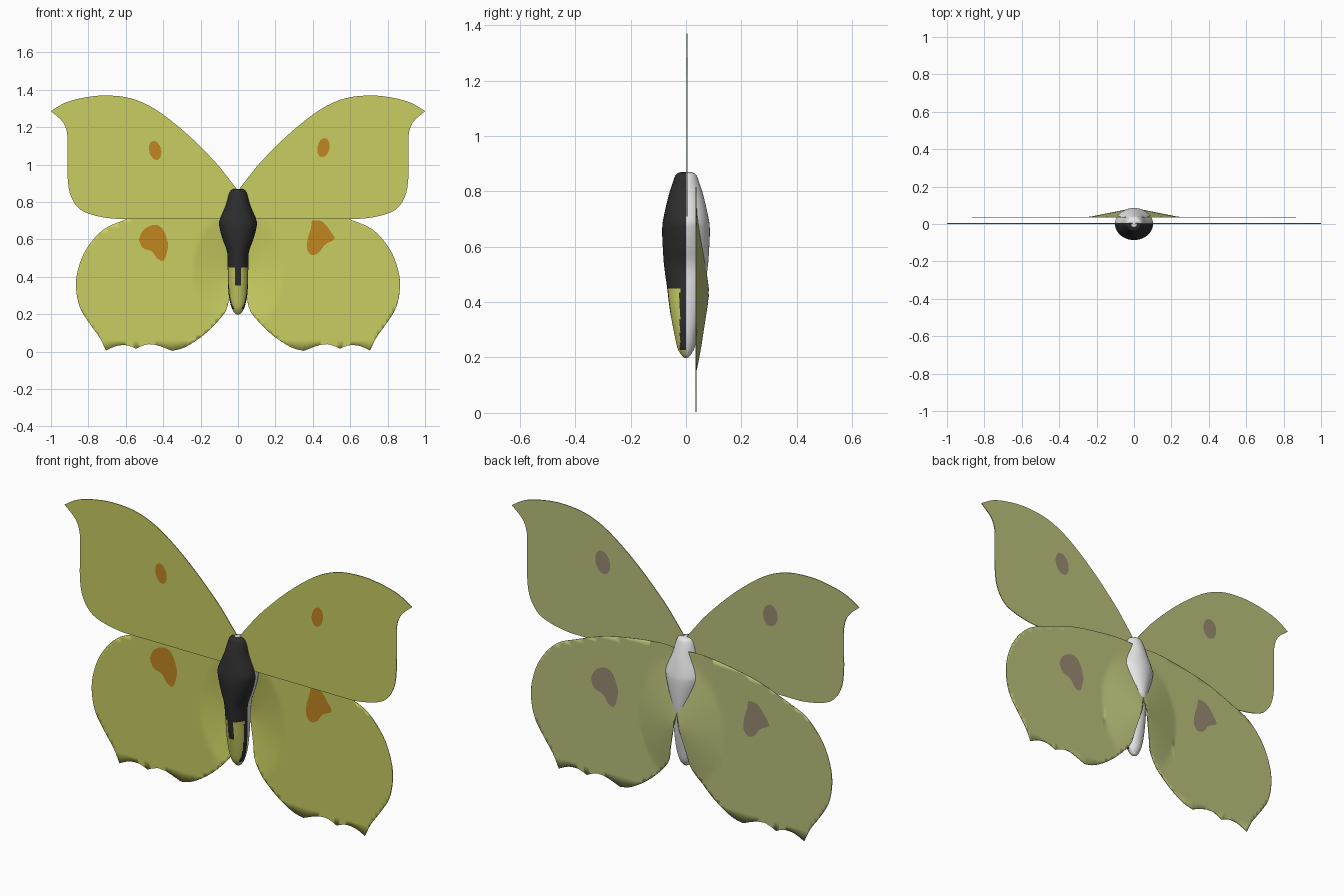
import bpy, bmesh, math
from mathutils import Vector

if "Cube" in bpy.data.objects:
    bpy.data.objects.remove(bpy.data.objects["Cube"])


def material(name, rgb):
    m = bpy.data.materials.new(name)
    lin = [((c / 255 + 0.055) / 1.055) ** 2.4 for c in rgb]
    m.diffuse_color = (*lin, 1)
    m.use_nodes = True
    m.node_tree.nodes["Principled BSDF"].inputs["Base Color"].default_value = m.diffuse_color
    return m


WING_FRONT = material("yellow_green", (200, 205, 97))
WING_BACK = material("pale_olive", (187, 193, 123))
SPOT_FRONT = material("orange_brown", (192, 134, 33))
SPOT_BACK = material("grey_brown", (151, 138, 114))
BLACK = material("charcoal", (45, 45, 45))
WHITE = material("off_white", (231, 231, 231))


def smooth_path(pts, steps=4):
    """Catmull-Rom curve through the points, endpoints kept."""
    p = [Vector(q) for q in pts]
    p = [p[0]] + p + [p[-1]]
    out = []
    for i in range(1, len(p) - 2):
        a, b, c, d = p[i - 1:i + 3]
        for k in range(steps):
            t = k / steps
            out.append(0.5 * (2 * b + (c - a) * t + (2 * a - 5 * b + 4 * c - d) * t * t
                              + (3 * b - a - 3 * c + d) * t ** 3))
    return out + [p[-2]]


def outline(*runs):
    """Join smooth runs that meet in sharp corners into one closed outline."""
    pts = []
    for r in runs:
        pts += smooth_path(r)[:-1]
    return pts


def finish(bm, name, mats):
    me = bpy.data.meshes.new(name)
    bm.to_mesh(me)
    bm.free()
    for m in mats:
        me.materials.append(m)
    ob = bpy.data.objects.new(name, me)
    bpy.context.collection.objects.link(ob)
    return ob


def sheet(name, pts, y, mats, facing=-1, bulge=None):
    """Flat sheet in the xz plane, optionally gridded and bent backwards."""
    bm = bmesh.new()
    bm.faces.new([bm.verts.new((p[0], y, p[1])) for p in pts])
    bmesh.ops.triangulate(bm, faces=bm.faces[:])
    if bulge:
        for axis, cuts in (((1, 0, 0), [s * i * 0.025 for i in range(1, 12) for s in (-1, 1)]),
                           ((0, 0, 1), [i * 0.03 for i in range(2, 28)])):
            for c in cuts:
                bmesh.ops.bisect_plane(bm, geom=bm.verts[:] + bm.edges[:] + bm.faces[:],
                                       plane_co=Vector(axis) * c, plane_no=axis)
        for v in bm.verts:
            v.co.y += bulge(v.co.x, v.co.z)
    bm.normal_update()
    for f in bm.faces:
        if f.normal.y * facing < 0:
            f.normal_flip()
        f.smooth = bulge is not None
    return finish(bm, name, mats)


# Wing outlines for the +x side
fore = outline(
    [(0, .71), (0, .86)],
    [(0, .86), (.05, .925), (.128, 1.02), (.28, 1.17), (.44, 1.294), (.57, 1.353),
     (.70, 1.369), (.81, 1.36), (.92, 1.332), (1, 1.285)],
    [(1, 1.285), (.935, 1.225), (.911, 1.15), (.907, 1.03), (.912, .96), (.90, .85),
     (.855, .77), (.786, .733), (.68, .712), (.6, .71)],
    [(.6, .71), (0, .71)])
hind = outline(
    [(0, .5), (0, .81)],
    [(0, .81), (.12, .815), (.26, .80), (.44, .765), (.6, .706), (.72, .652), (.81, .55),
     (.855, .44), (.866, .34), (.845, .235), (.79, .145), (.74, .075), (.706, .005)],
    [(.706, .005), (.65, .03), (.59, .033), (.545, .015)],
    [(.545, .015), (.49, .038), (.43, .033), (.353, .004)],
    [(.353, .004), (.28, .025), (.17, .10), (.07, .21), (.045, .3), (.015, .42), (0, .5)])


def fold(x, z):
    """Hind wings wrap backwards around the abdomen."""
    return 0.048 * max(0, 1 - math.hypot(x, (z - .43) * .75) / .24)


for side, s in (("right", 1), ("left", -1)):
    for part, pts, y, bend in (("forewing", fore, .001, None), ("hindwing", hind, .034, fold)):
        ob = sheet(f"{side}_{part}", [(s * p[0], p[1]) for p in pts], y,
                   [WING_FRONT, WING_BACK], bulge=bend)
        sol = ob.modifiers.new("thickness", "SOLIDIFY")
        sol.thickness = .004
        sol.offset = -1
        sol.material_offset = 1


# Spots: thin plates on both sides of the wings
def oval(cx, cz, rx, rz, tilt):
    c, s = math.cos(tilt), math.sin(tilt)
    ring = [(rx * math.cos(a), rz * math.sin(a)) for a in (i * math.tau / 20 for i in range(20))]
    return [(cx + u * c - v * s, cz + u * s + v * c) for u, v in ring]


def moved(pts, dx, dz):
    return [(p[0] + dx, p[1] + dz) for p in pts]


patch_l = outline([(-.53, .60), (-.51, .645), (-.47, .672), (-.43, .676), (-.40, .65),
                   (-.38, .60), (-.374, .56), (-.395, .49), (-.43, .495), (-.46, .535),
                   (-.51, .555), (-.53, .60)])
patch_r = outline([(.395, .70), (.45, .695), (.50, .635), (.514, .60), (.465, .572),
                   (.433, .53), (.395, .516), (.37, .545), (.372, .60), (.39, .66), (.395, .70)])
spots = [
    ("left_fore_spot_front", oval(-.443, 1.076, .032, .052, .22), -.0005, -1),
    ("right_fore_spot_front", oval(.457, 1.09, .032, .052, -.2), -.0005, -1),
    ("left_hind_spot_front", patch_l, .0325, -1),
    ("right_hind_spot_front", patch_r, .0325, -1),
    ("left_fore_spot_back", oval(-.49, 1.11, .042, .056, .1), .0065, 1),
    ("right_fore_spot_back", oval(.475, 1.128, .042, .06, -.2), .0065, 1),
    ("left_hind_spot_back", moved([(-p[0], p[1]) for p in patch_r], .01, -.05), .0395, 1),
    ("right_hind_spot_back", moved([(-p[0], p[1]) for p in patch_l], -.01, -.075), .0395, 1)]
# the left back patch is built from the right one, mirrored to the -x side
for name, pts, y, facing in spots:
    sheet(name, pts, y, [SPOT_FRONT if facing < 0 else SPOT_BACK], facing)

# Body: elliptical rings along z given as (z, x radius, y radius)
rings = smooth_path([(.198, .004, .004), (.206, .018, .014), (.235, .034, .031),
                     (.29, .048, .043), (.37, .054, .058), (.45, .055, .068),
                     (.53, .058, .079), (.60, .082, .084), (.66, .098, .086),
                     (.70, .099, .082), (.78, .066, .064), (.84, .049, .045),
                     (.863, .036, .034), (.87, .016, .015)], 5)
N = 64
bm = bmesh.new()
loops = [[bm.verts.new((r[1] * math.cos(math.tau * i / N), r[2] * math.sin(math.tau * i / N), r[0]))
          for i in range(N)] for r in rings]
for a, b in zip(loops, loops[1:]):
    for i in range(N):
        j = (i + 1) % N
        bm.faces.new((a[i], a[j], b[j], b[i]))
bm.faces.new(loops[0][::-1])
bm.faces.new(loops[-1])
for f in bm.faces:
    f.smooth = True
    c = f.calc_center_median()
    # pale back, dark front, yellow abdomen with a dark central notch
    if c.y > 0:
        f.material_index = 1
    elif c.z < .455 and (c.y < -.022 or c.z < .23) and not (abs(c.x) < .017 and c.z > .36):
        f.material_index = 2
    else:
        f.material_index = 0
finish(bm, "body", [BLACK, WHITE, WING_FRONT])
